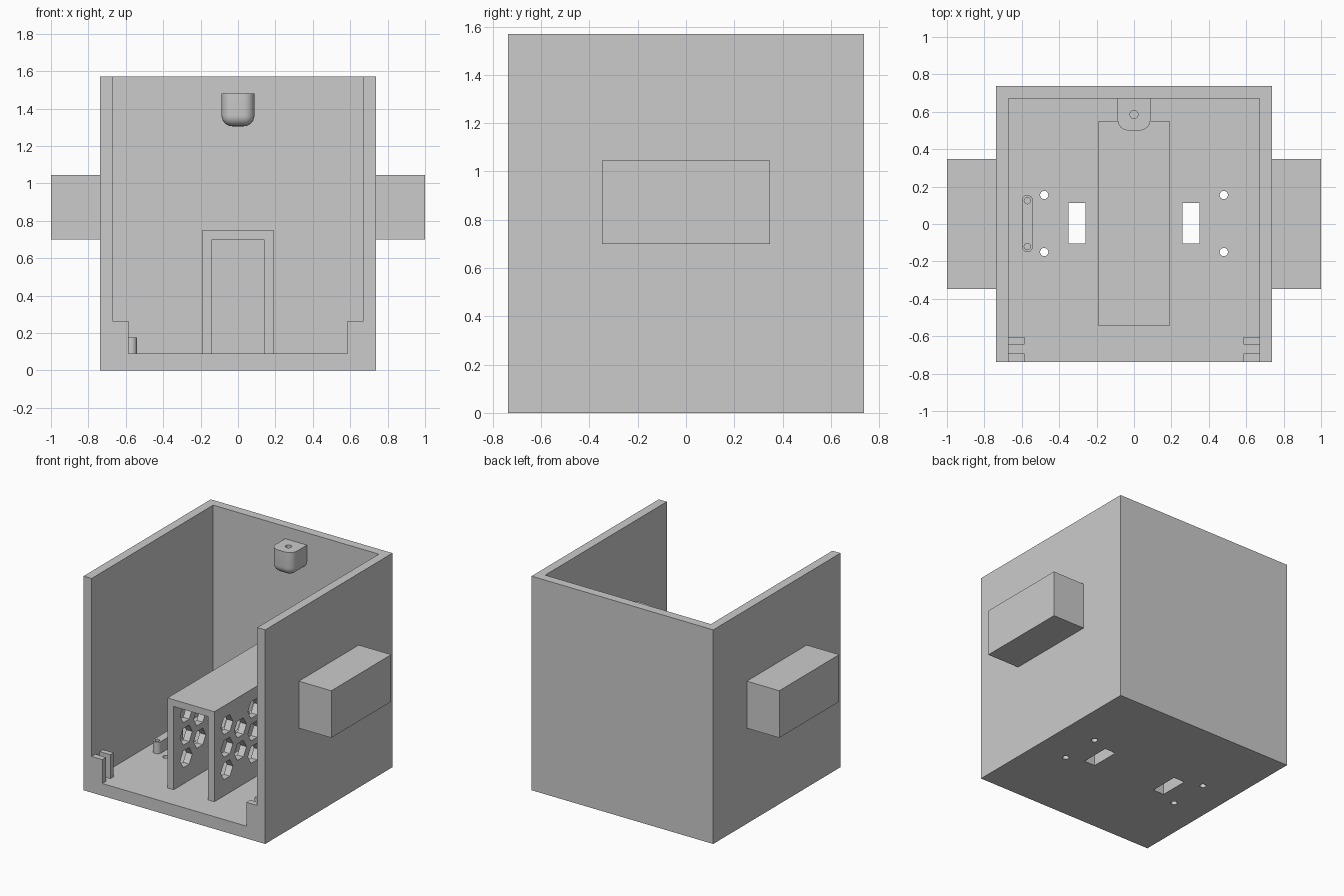
import bpy, bmesh
from math import cos, sin, pi, radians
from mathutils import Vector

cube = bpy.data.objects.get("Cube")
if cube:
    bpy.data.objects.remove(cube, do_unlink=True)

grey = bpy.data.materials.new("plain grey")
grey.use_nodes = True
colour = (0.6, 0.6, 0.6, 1)
grey.diffuse_color = colour
grey.node_tree.nodes["Principled BSDF"].inputs["Base Color"].default_value = colour


def prism(bm, outline, axis, lo, hi):
    """Extrude a 2D outline along an axis; outline runs over the other two axes."""
    def place(p, d):
        co = list(p)
        co.insert("xyz".index(axis), d)
        return bm.verts.new(co)
    a = [place(p, lo) for p in outline]
    b = [place(p, hi) for p in outline]
    faces = [bm.faces.new(a), bm.faces.new(b)]
    n = len(a)
    for i in range(n):
        j = (i + 1) % n
        faces.append(bm.faces.new((a[i], a[j], b[j], b[i])))
    bmesh.ops.recalc_face_normals(bm, faces=faces)


def rect(u0, u1, v0, v1):
    return [(u0, v0), (u1, v0), (u1, v1), (u0, v1)]


def ring(u, v, r, n=24):
    return [(u + r * cos(2 * pi * i / n), v + r * sin(2 * pi * i / n)) for i in range(n)]


def make(name, *prisms):
    bm = bmesh.new()
    for p in prisms:
        prism(bm, *p)
    mesh = bpy.data.meshes.new(name)
    bm.to_mesh(mesh)
    bm.free()
    mesh.materials.append(grey)
    ob = bpy.data.objects.new(name, mesh)
    bpy.context.collection.objects.link(ob)
    return ob


def activate(ob):
    bpy.ops.object.select_all(action='DESELECT')
    ob.select_set(True)
    bpy.context.view_layer.objects.active = ob


def cut(ob, *prisms):
    cutter = make("cutter", *prisms)
    cutter.hide_render = True
    mod = ob.modifiers.new("cut", 'BOOLEAN')
    mod.operation, mod.solver, mod.object = 'DIFFERENCE', 'EXACT', cutter
    activate(ob)
    bpy.ops.object.modifier_apply(modifier=mod.name)
    bpy.data.objects.remove(cutter, do_unlink=True)


def smooth(ob):
    activate(ob)
    bpy.ops.object.shade_smooth_by_angle(angle=radians(30))


W, IN, FLOOR, TOP = 0.737, 0.672, 0.09, 1.57

# Open-fronted, open-topped case with slots and screw holes in the floor
case = make("case", (rect(-W, W, -W, W), 'z', 0, TOP))
cut(case, (rect(-IN, IN, -1, IN), 'z', FLOOR, 2))
holes = []
for s in (-1, 1):
    holes.append((rect(s * 0.305 - 0.045, s * 0.305 + 0.045, -0.105, 0.113), 'z', -0.1, 0.2))
    holes += [(ring(s * 0.48, y, 0.022), 'z', -0.1, 0.2) for y in (-0.15, 0.155)]
cut(case, *holes)
smooth(case)

# Solid side blocks and the pairs of tabs that hold a front panel
for side, s in (("left", 1), ("right", -1)):
    xs = sorted((s * W, s))
    make(side + "_side_block", (rect(*xs, -0.347, 0.347), 'z', 0.70, 1.045))
    xs = sorted((s * 0.585, s * IN))
    make(side + "_panel_tabs",
         (rect(*xs, -W, -0.693), 'z', FLOOR, 0.265),
         (rect(*xs, -0.643, -0.605), 'z', FLOOR, 0.265))

# Battery tunnel with hexagonal vents through both walls
tunnel = make("tunnel", ([(-0.19, FLOOR), (-0.19, 0.75), (0.19, 0.75), (0.19, FLOOR),
                          (0.14, FLOOR), (0.14, 0.70), (-0.14, 0.70), (-0.14, FLOOR)],
                         'y', -0.545, 0.55))
vents = []
for col in range(6):
    odd = col % 2
    for row in range(3 - odd):
        centre = (-0.40 + 0.157 * col, 0.27 + 0.165 * row + 0.082 * odd)
        vents.append((ring(*centre, 0.07, 6), 'x', -0.3, 0.3))
cut(tunnel, *vents)

# Small round-ended ridge with two blind holes
x, r, y0, y1 = -0.57, 0.03, -0.12, 0.125
ends = [(x + r * cos(pi * i / 12), y1 + r * sin(pi * i / 12)) for i in range(13)]
ends += [(x - r * cos(pi * i / 12), y0 - r * sin(pi * i / 12)) for i in range(13)]
ridge = make("sensor_mount", (ends, 'z', FLOOR, 0.175))
cut(ridge, *[(ring(x, y, 0.017), 'z', 0.11, 0.3) for y in (y0, y1)])
smooth(ridge)

# Rounded screw lug on the back wall
lug = make("screw_lug", (rect(-0.088, 0.088, 0.50, IN), 'z', 1.305, 1.48))
bm = bmesh.new()
bm.from_mesh(lug.data)
rounded = []
for e in bm.edges:
    mid = (e.verts[0].co + e.verts[1].co) / 2
    if mid.y < 0.66 and mid.z < 1.47:
        rounded.append(e)
bmesh.ops.bevel(bm, geom=rounded, offset=0.058, segments=6, profile=0.5, affect='EDGES')
bm.to_mesh(lug.data)
bm.free()
cut(lug, (ring(0, 0.585, 0.022), 'z', 1.36, 1.6))
smooth(lug)
